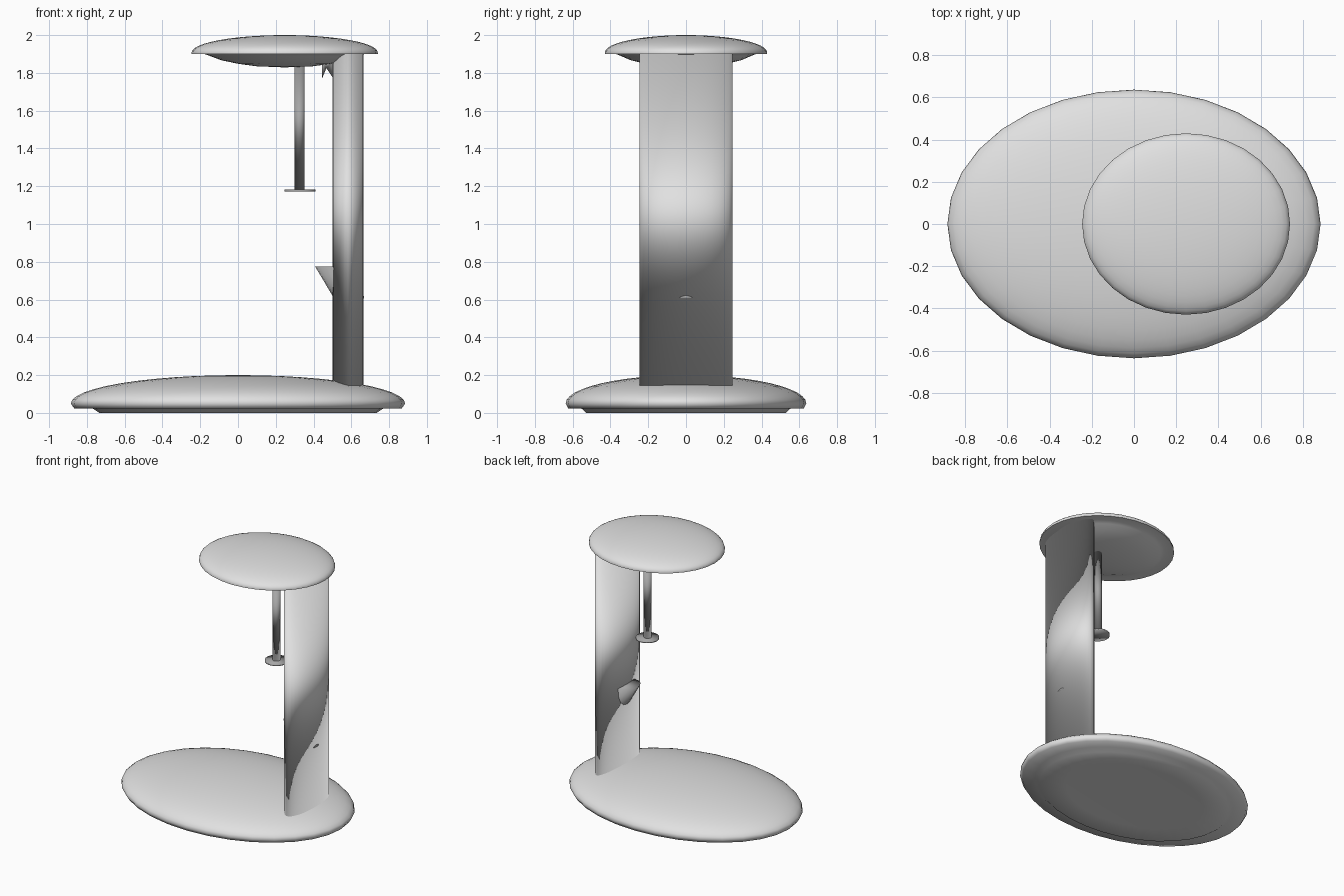
import bpy, bmesh, math

cube = bpy.data.objects.get("Cube")
if cube:
    bpy.data.objects.remove(cube, do_unlink=True)


def material(name, value):
    mat = bpy.data.materials.new(name)
    mat.use_nodes = True
    mat.diffuse_color = (value, value, value, 1)
    mat.node_tree.nodes["Principled BSDF"].inputs["Base Color"].default_value = (value, value, value, 1)
    return mat


light = material("light grey", 0.75)
dark = material("mid grey", 0.38)


def finish(name, bm, mat):
    bmesh.ops.recalc_face_normals(bm, faces=bm.faces)
    mesh = bpy.data.meshes.new(name)
    for f in bm.faces:
        f.smooth = True
    bm.to_mesh(mesh)
    bm.free()
    mesh.materials.append(mat)
    obj = bpy.data.objects.new(name, mesh)
    bpy.context.collection.objects.link(obj)
    return obj


def loft(name, sections, sides, mat):
    """Stack ellipses given as (centre x, radius x, radius y, z); zero radius closes to a point."""
    bm = bmesh.new()
    rings = []
    for cx, rx, ry, z in sections:
        if rx == 0:
            rings.append([bm.verts.new((cx, 0, z))])
            continue
        angles = [math.tau * i / sides for i in range(sides)]
        rings.append([bm.verts.new((cx + rx * math.cos(a), ry * math.sin(a), z)) for a in angles])
    for a, b in zip(rings, rings[1:]):
        for i in range(sides):
            j = (i + 1) % sides
            if len(a) == 1:
                bm.faces.new((a[0], b[j], b[i]))
            elif len(b) == 1:
                bm.faces.new((a[i], a[j], b[0]))
            else:
                bm.faces.new((a[i], a[j], b[j], b[i]))
    for ring in (rings[0], rings[-1]):
        if len(ring) > 1:
            bm.faces.new(ring)
    return finish(name, bm, mat)


def shell(name, cx, rx, ry, under, rim, height, steps=12):
    """Elliptical disc: underside profile of (scale, z), then a domed top."""
    profile = list(under)
    for i in range(1, steps + 1):
        t = math.pi / 2 * i / steps
        profile.append((math.cos(t) if i < steps else 0, rim + height * math.sin(t)))
    return loft(name, [(cx, rx * s, ry * s, z) for s, z in profile], 32, light)


def post(name, cx, rx, ry, bottom, top, sides, mat):
    """Upright post with dished ends, which give the long sides their soft gradient."""
    inset = rx * 0.3
    dish = inset * 1.7
    ix, iy = rx - inset, ry - inset
    loft(name, [(cx, ix, iy, bottom + dish), (cx, rx, ry, bottom),
                (cx, rx, ry, top), (cx, ix, iy, top - dish)], sides, mat)


# Wide domed foot with a recessed sole
shell("base", 0, 0.885, 0.637,
      [(0, 0.005), (0.6, 0.005), (0.83, 0), (0.87, 0.024), (0.98, 0.024), (1, 0.05)],
      0.05, 0.15)

# Domed top with a bulging underside and a crisp rim
head = shell("head", 0.247, 0.493, 0.43,
             [(0, 1.829), (0.3, 1.835), (0.5, 1.848), (0.68, 1.867), (0.8, 1.889),
              (0.86, 1.9), (1, 1.9), (1, 1.908)],
             1.908, 0.092)
bpy.ops.object.select_all(action="DESELECT")
head.select_set(True)
bpy.context.view_layer.objects.active = head
bpy.ops.object.shade_smooth_by_angle(angle=math.radians(50))

# Upright column of elliptical section
post("column", 0.582, 0.082, 0.246, 0.145, 1.9, 32, light)

# Hanging rod and its small end disc
post("hanging_rod", 0.326, 0.027, 0.027, 1.176, 1.88, 16, dark)
loft("rod_disc", [(0.327, 0.082, 0.082, 1.171), (0.327, 0.082, 0.082, 1.182)], 24, dark)

# Tapered bracket passing through the column
loft("bracket", [(0.586, 0.082, 0.1, 0.606), (0.586, 0.082, 0.1, 0.614),
                 (0.5, 0.092, 0.098, 0.775)], 16, dark)

# Notched catch under the head
bm = bmesh.new()
outline = [(0.445, 1.86), (0.445, 1.77), (0.468, 1.825), (0.505, 1.77), (0.505, 1.86)]
face = bm.faces.new([bm.verts.new((x, -0.04, z)) for x, z in outline])
side = bmesh.ops.extrude_face_region(bm, geom=[face])["geom"]
bmesh.ops.translate(bm, vec=(0, 0.08, 0), verts=[v for v in side if isinstance(v, bmesh.types.BMVert)])
finish("catch", bm, dark)
